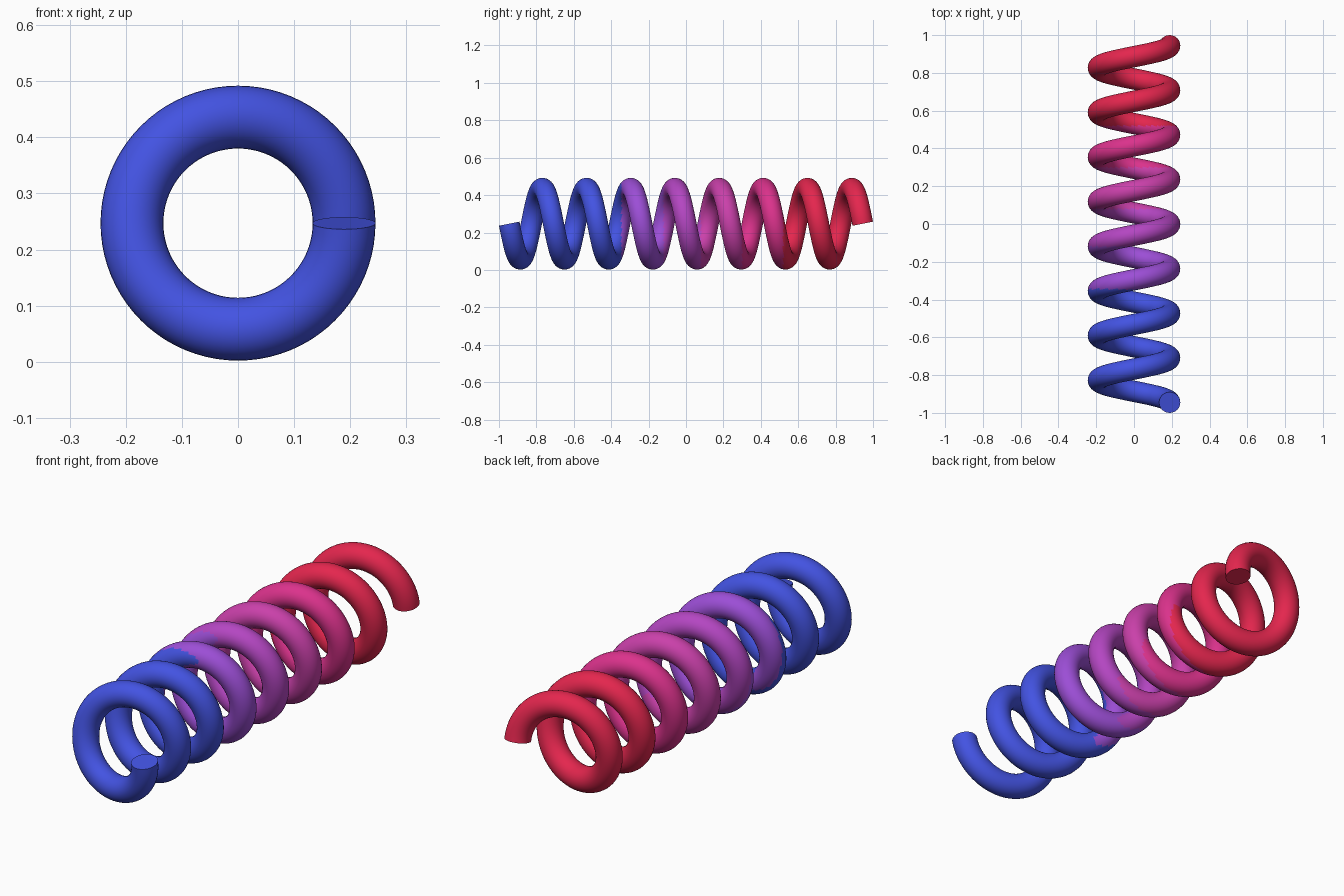
import bpy, bmesh, math
from mathutils import Vector

if "Cube" in bpy.data.objects:
    bpy.data.objects.remove(bpy.data.objects["Cube"])

TURNS, STEPS, SIDES = 8, 80, 32
COIL_R, WIRE_R, AXIS_Z, HALF = 0.189, 0.056, 0.247, 0.945


def linear(c):
    c /= 255
    return c / 12.92 if c <= 0.04045 else ((c + 0.055) / 1.055) ** 2.4


# Colour bands along the length: name, sRGB colour, where the band ends in y
BANDS = [
    ("blue", (67, 83, 226), -0.345),
    ("violet", (156, 78, 214), -0.12),
    ("purple", (180, 70, 194), 0.08),
    ("magenta", (202, 64, 170), 0.30),
    ("pink", (219, 50, 140), 0.52),
    ("red", (228, 38, 78), 9.0),
]

# Coil spring: a round wire swept along a helix around the y axis
bm = bmesh.new()
rings = []
count = TURNS * STEPS
slope = 2 * HALF / (TURNS * 2 * math.pi)
for i in range(count + 1):
    t = 2 * math.pi * i / STEPS
    radial = Vector((math.cos(t), 0, -math.sin(t)))
    centre = radial * COIL_R + Vector((0, -HALF + slope * t, AXIS_Z))
    tangent = Vector((-COIL_R * math.sin(t), slope, -COIL_R * math.cos(t))).normalized()
    side = tangent.cross(radial)
    ring = []
    for k in range(SIDES):
        a = 2 * math.pi * k / SIDES
        ring.append(bm.verts.new(centre + WIRE_R * (radial * math.cos(a) + side * math.sin(a))))
    rings.append(ring)

for r0, r1 in zip(rings, rings[1:]):
    for k in range(SIDES):
        n = (k + 1) % SIDES
        bm.faces.new((r0[k], r0[n], r1[n], r1[k]))

# Flat cut ends of the wire
caps = [bm.faces.new(rings[0]), bm.faces.new(rings[-1])]
bmesh.ops.recalc_face_normals(bm, faces=bm.faces[:])

# Smooth wire with crisp ends, coloured by position along y
for f in bm.faces:
    f.smooth = f not in caps
    y = f.calc_center_median().y
    f.material_index = next(i for i, b in enumerate(BANDS) if y < b[2])
for cap in caps:
    for e in cap.edges:
        e.smooth = False

mesh = bpy.data.meshes.new("coil_spring")
bm.to_mesh(mesh)
bm.free()
for name, rgb, _ in BANDS:
    mat = bpy.data.materials.new(name)
    mat.diffuse_color = (*[linear(c) for c in rgb], 1)
    mat.use_nodes = True
    mat.node_tree.nodes["Principled BSDF"].inputs["Base Color"].default_value = mat.diffuse_color
    mesh.materials.append(mat)
spring = bpy.data.objects.new("coil_spring", mesh)
bpy.context.collection.objects.link(spring)
